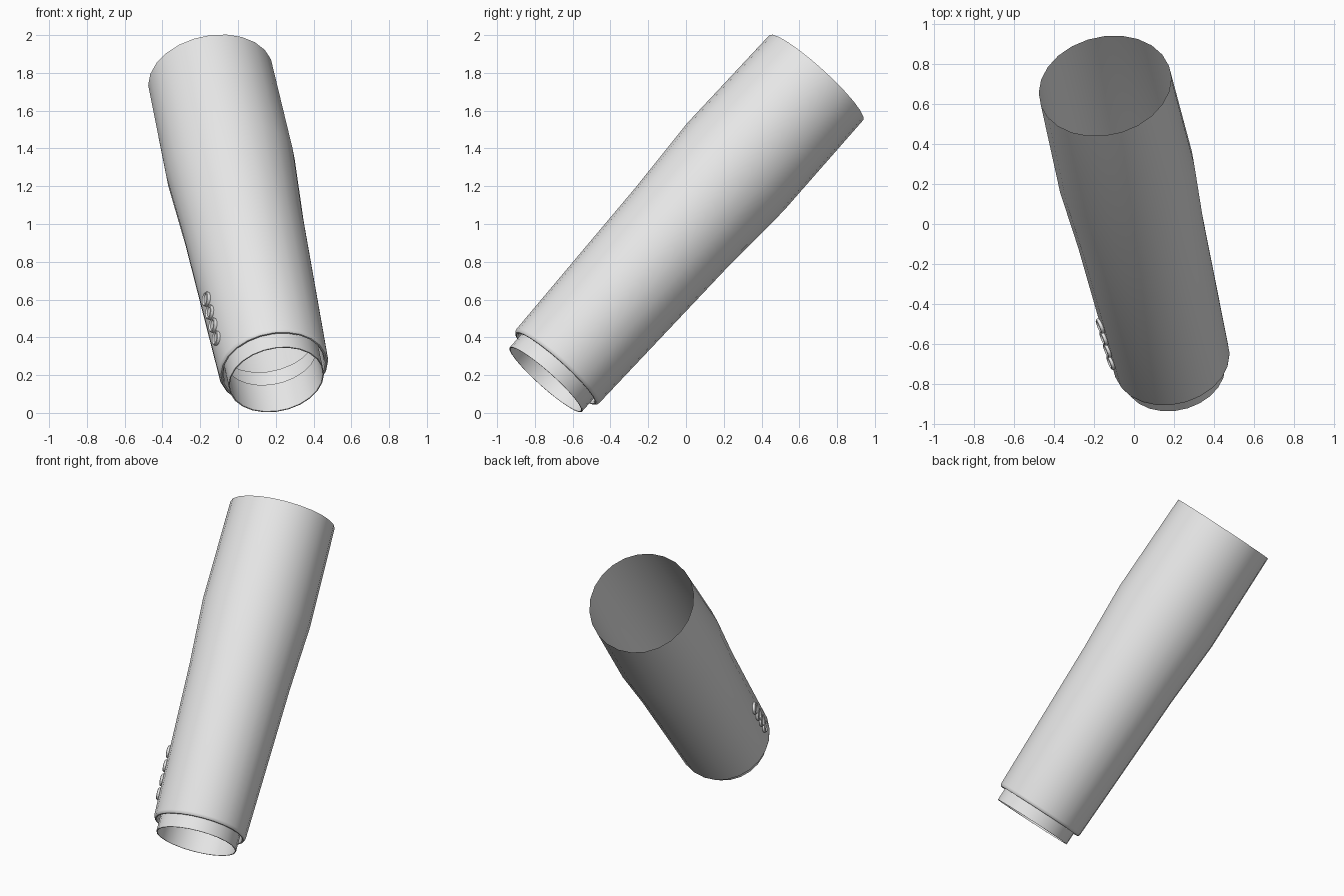
import bpy, bmesh, math
from mathutils import Vector

cube = bpy.data.objects.get("Cube")
if cube:
    bpy.data.objects.remove(cube)

# One flat cloth colour
cloth = bpy.data.materials.new("light grey")
cloth.use_nodes = True
cloth.diffuse_color = (0.8, 0.8, 0.8, 1)
cloth.node_tree.nodes["Principled BSDF"].inputs["Base Color"].default_value = (0.8, 0.8, 0.8, 1)

SIDES = 24
shoulder = Vector((-0.145, 0.69, 1.775))
elbow = Vector((-0.04, 0.26, 1.30))
wrist = Vector((0.19, -0.69, 0.235))
upper = (elbow - shoulder).normalized()
lower = (wrist - elbow).normalized()


def tube(name, rings, sides=SIDES, capped=False):
    """Skin circles given as (centre, axis, radius)."""
    bm = bmesh.new()
    loops = []
    for centre, axis, radius in rings:
        ref = Vector((1, 0, 0)) if abs(axis.x) < 0.8 else Vector((0, 0, 1))
        u = (ref - axis * ref.dot(axis)).normalized()
        v = axis.cross(u)
        angles = [math.tau * i / sides for i in range(sides)]
        loops.append([bm.verts.new(centre + radius * (u * math.cos(a) + v * math.sin(a)))
                      for a in angles])
    for a, b in zip(loops, loops[1:]):
        for i in range(sides):
            j = (i + 1) % sides
            bm.faces.new((a[j], a[i], b[i], b[j]))
    if capped:
        bm.faces.new(loops[-1][::-1])
    mesh = bpy.data.meshes.new(name)
    bm.to_mesh(mesh)
    bm.free()
    mesh.materials.append(cloth)
    obj = bpy.data.objects.new(name, mesh)
    bpy.context.collection.objects.link(obj)
    bpy.ops.object.select_all(action='DESELECT')
    obj.select_set(True)
    bpy.context.view_layer.objects.active = obj
    bpy.ops.object.shade_smooth_by_angle(angle=math.radians(40))
    return obj


def along(distance):
    """Point on the forearm axis, measured outward from the sleeve hem."""
    return wrist + lower * distance


# Sleeve: upper arm, elbow bulge, tapering forearm, rounded hem folded inside
bend = (upper + lower).normalized()
sleeve = [(shoulder, upper, 0.335),
          (elbow, bend, 0.345),
          (elbow.lerp(wrist, 0.3), lower, 0.322)]
hem = [(-0.02, 0.294), (-0.006, 0.291), (0, 0.284), (0, 0.276), (-0.01, 0.27), (-0.22, 0.27)]
sleeve += [(along(d), lower, r) for d, r in hem]
tube("sleeve", sleeve)

# Shirt cuff: thin band showing past the hem
cuff = [(-0.11, 0.256), (0.08, 0.256), (0.08, 0.25), (-0.11, 0.25)]
tube("shirt_cuff", [(along(d), lower, r) for d, r in cuff])

# Row of four buttons with raised rims along the outer side
out = Vector((-0.924, -0.366, 0.12))
out = (out - lower * out.dot(lower)).normalized()
profile = [(-0.015, 0.036), (0.004, 0.040), (0.012, 0.038), (0.015, 0.033),
           (0.012, 0.028), (0.007, 0.025)]
for n in range(4):
    base = along(-0.167 - 0.093 * n) + out * (0.298 + 0.003 * n)
    tube(f"button_{n + 1}", [(base + out * h, out, r) for h, r in profile[::1]], 16, True).data.flip_normals()
